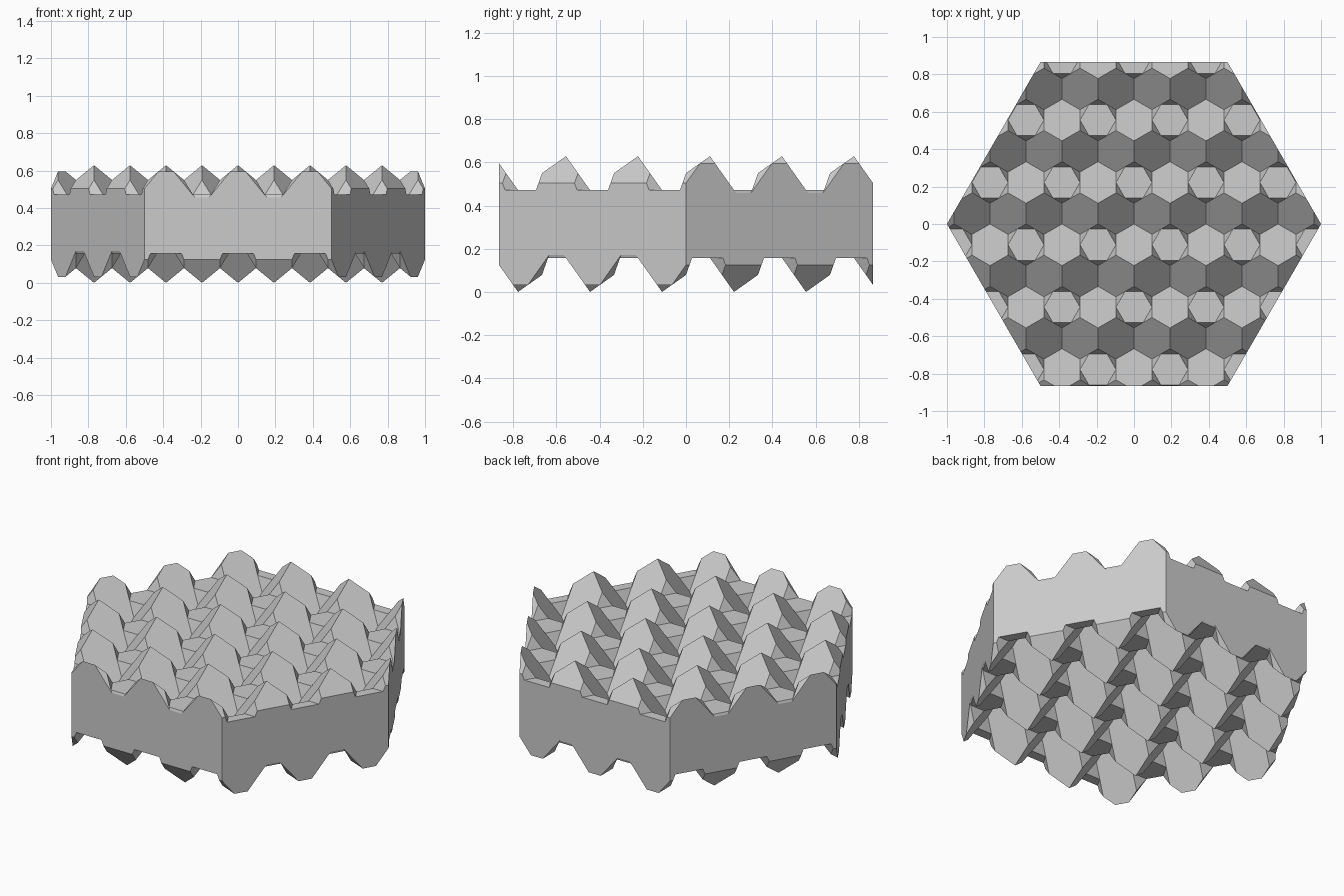
import bpy
import bmesh
from math import sin, cos, radians, sqrt
from mathutils import Vector, Matrix

cube = bpy.data.objects.get("Cube")
if cube:
    bpy.data.objects.remove(cube)

S = 1 / 9                # side of one hexagonal tile, seen from above
H = S / sqrt(2)          # height of one crystal layer
PITCH = 2 * sqrt(3) * S  # distance between neighbouring peaks
MID = 4 * H              # half of the total height
APOTHEM = sqrt(3) / 2


def polar(centre, radius, degrees, z):
    a = radians(degrees)
    return Vector((centre.x + radius * cos(a), centre.y + radius * sin(a), z))


def add_face(bm, points):
    bm.faces.new([bm.verts.new(p) for p in points])


def sloped_tile(bm, peak, direction):
    """Hexagon that runs down from the peak at the slope of a cube face."""
    centre = polar(peak, S, direction, 0)
    corners = [polar(centre, S, direction + 60 * j,
                     MID - 2 * H * (1 + cos(radians(60 * j)))) for j in range(6)]
    points = []
    for j, corner in enumerate(corners):
        points.append(corner)
        if j in (1, 4):  # meets a corner of the flat tile
            points.append((corner + corners[j + 1]) / 2)
    add_face(bm, points)


def flat_tile(bm, peak):
    """Level hexagon with steep triangles going up and down in turn."""
    centre = polar(peak, 2 * S, -90, 0)
    inner = [polar(centre, APOTHEM * S, 60 * j, MID - 2 * H) for j in range(6)]
    add_face(bm, inner)
    for j in range(6):
        z = MID - (H if j % 2 else 3 * H)
        tip = polar(centre, S, 30 + 60 * j, z)
        add_face(bm, [inner[j], tip, inner[(j + 1) % 6]])


# Crystal surface of the upper half
bm = bmesh.new()
for row in range(-4, 4):
    for col in range(-4, 5):
        shift = 0.5 if row % 2 == 0 else 0
        peak = Vector((PITCH * (col + shift), S + 3 * S * row, 0))
        for direction in (90, 210, 330):
            sloped_tile(bm, peak, direction)
        flat_tile(bm, peak)
bmesh.ops.remove_doubles(bm, verts=bm.verts, dist=1e-4)

# Trim to the hexagonal outline
for k in range(6):
    normal = polar(Vector(), 1, 30 + 60 * k, 0)
    bmesh.ops.bisect_plane(bm, geom=bm.verts[:] + bm.edges[:] + bm.faces[:],
                           dist=1e-5, plane_co=normal * APOTHEM,
                           plane_no=normal, clear_outer=True)

# Walls down to the middle
rim = [e for e in bm.edges if e.is_boundary]
wall = bmesh.ops.extrude_edge_only(bm, edges=rim)["geom"]
for v in wall:
    if isinstance(v, bmesh.types.BMVert):
        v.co.z = 0

# Lower half is the upper half turned over
copy = bmesh.ops.duplicate(bm, geom=bm.verts[:] + bm.edges[:] + bm.faces[:])["geom"]
bmesh.ops.rotate(bm, verts=[v for v in copy if isinstance(v, bmesh.types.BMVert)],
                 cent=(0, 0, 0), matrix=Matrix.Rotation(radians(180), 3, "X"))

# Split the seam evenly and weld the halves
level = [v for v in bm.verts if abs(v.co.z) < 1e-5 and
         any(e.is_boundary for e in v.link_edges)]
bmesh.ops.remove_doubles(bm, verts=level, dist=1e-4)
bmesh.ops.recalc_face_normals(bm, faces=bm.faces)
bmesh.ops.translate(bm, verts=bm.verts, vec=(0, 0, MID))

mesh = bpy.data.meshes.new("crystal_slab")
bm.to_mesh(mesh)
bm.free()
slab = bpy.data.objects.new("crystal_slab", mesh)
bpy.context.collection.objects.link(slab)

# Plain grey
grey = bpy.data.materials.new("light_grey")
grey.use_nodes = True
colour = (0.6, 0.6, 0.6, 1)
grey.diffuse_color = colour
grey.node_tree.nodes["Principled BSDF"].inputs["Base Color"].default_value = colour
mesh.materials.append(grey)
